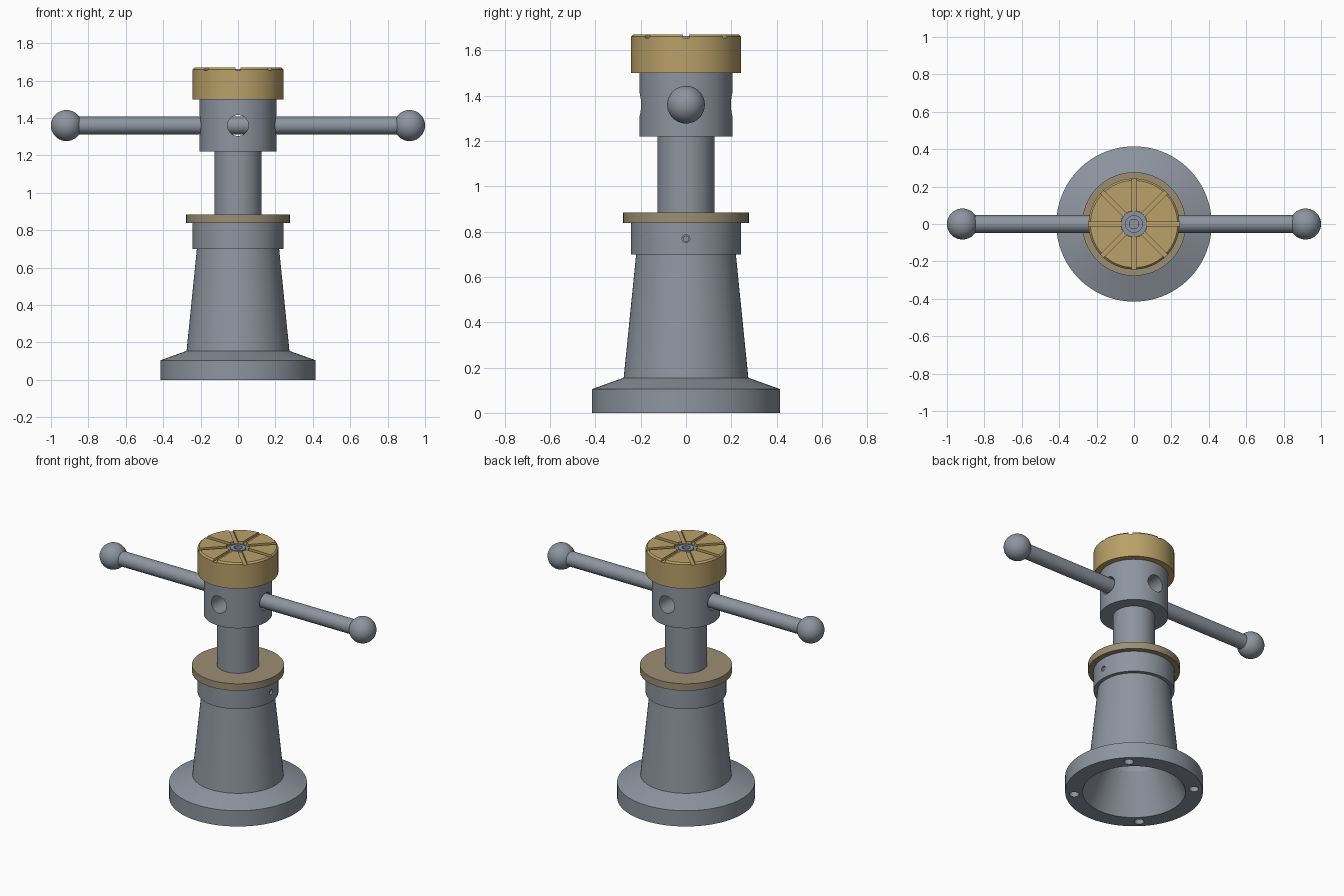
import bpy, bmesh, math
from mathutils import Matrix, Vector

if "Cube" in bpy.data.objects:
    bpy.data.objects.remove(bpy.data.objects["Cube"])


def material(name, rgb):
    m = bpy.data.materials.new(name)
    m.diffuse_color = (*rgb, 1)
    m.use_nodes = True
    m.node_tree.nodes["Principled BSDF"].inputs["Base Color"].default_value = m.diffuse_color
    return m


STEEL = material("grey steel", (0.27, 0.30, 0.35))
BRASS = material("golden brass", (0.49, 0.355, 0.14))
BRONZE = material("dull bronze", (0.33, 0.27, 0.17))


def finish(bm, name, mat):
    bmesh.ops.remove_doubles(bm, verts=bm.verts, dist=1e-5)
    bmesh.ops.recalc_face_normals(bm, faces=bm.faces)
    me = bpy.data.meshes.new(name)
    bm.to_mesh(me)
    bm.free()
    ob = bpy.data.objects.new(name, me)
    bpy.context.collection.objects.link(ob)
    me.materials.append(mat)
    return ob


def lathe(name, profile, mat, ring=False, seg=96):
    """Revolve (radius, z) points about z; ring=True closes the profile loop."""
    bm = bmesh.new()
    rows = []
    for r, z in profile:
        if r == 0:
            rows.append([bm.verts.new((0, 0, z))] * seg)
        else:
            rows.append([bm.verts.new((r * math.cos(math.tau * i / seg),
                                       r * math.sin(math.tau * i / seg), z))
                         for i in range(seg)])
    pairs = list(zip(rows, rows[1:])) + ([(rows[-1], rows[0])] if ring else [])
    for a, b in pairs:
        for i in range(seg):
            j = (i + 1) % seg
            quad = list(dict.fromkeys((a[i], a[j], b[j], b[i])))
            if len(quad) > 2:
                bm.faces.new(quad)
    return finish(bm, name, mat)


def rod(name, centre, axis, radius, length, mat, seg=48):
    bm = bmesh.new()
    turn = Vector((0, 0, 1)).rotation_difference(Vector(axis)).to_matrix().to_4x4()
    bmesh.ops.create_cone(bm, cap_ends=True, segments=seg, radius1=radius, radius2=radius,
                          depth=length, matrix=Matrix.Translation(centre) @ turn)
    return finish(bm, name, mat)


def cut(target, cutters):
    """Subtract each cutter from the target, then delete the cutter."""
    bpy.context.view_layer.objects.active = target
    for c in cutters:
        c.hide_render = True
        mod = target.modifiers.new("cut", 'BOOLEAN')
        mod.operation = 'DIFFERENCE'
        mod.solver = 'EXACT'
        mod.object = c
        bpy.ops.object.modifier_apply(modifier=mod.name)
        bpy.data.objects.remove(c)


# Hollow tapered body with base flange and collar
body = lathe("body", [(0.31, 0), (0.415, 0), (0.415, 0.105), (0.275, 0.155), (0.22, 0.70),
                      (0.243, 0.70), (0.243, 0.838), (0.19, 0.838), (0.19, 0.25)], STEEL, ring=True)
# Four blind holes under the base, one grub screw hole in the collar
cutters = []
for k in range(4):
    a = math.radians(45 + 90 * k)
    cutters.append(rod("base_hole", (0.362 * math.cos(a), 0.362 * math.sin(a), 0.02),
                       (0, 0, 1), 0.029, 0.12, STEEL, 32))
cutters.append(rod("grub_hole", (0.24, 0, 0.768), (1, 0, 0), 0.017, 0.05, STEEL, 24))
cut(body, cutters)
rod("grub_screw", (0.215, 0, 0.768), (1, 0, 0), 0.014, 0.035, STEEL, 24)

# Flanged nut
lathe("nut", [(0.127, 0.45), (0.188, 0.45), (0.188, 0.838), (0.277, 0.838),
              (0.277, 0.884), (0.127, 0.884)], BRONZE, ring=True)

# Screw spindle with its wider head, cross drilled for the bar
spindle = lathe("spindle", [(0, 0.35), (0.126, 0.35), (0.126, 1.22), (0.206, 1.22),
                            (0.206, 1.499), (0, 1.499)], STEEL)
cut(spindle, [rod("bar_hole", (0, 0, 1.36), ax, 0.056, 0.6, STEEL)
              for ax in ((1, 0, 0), (0, 1, 0))])

# Load cup with eight radial grooves
cup = lathe("load_cup", [(0.07, 1.50), (0.243, 1.50), (0.243, 1.66), (0.233, 1.67),
                         (0.07, 1.67)], BRASS, ring=True)
grooves = []
for k in range(8):
    bm = bmesh.new()
    bmesh.ops.create_cube(bm, size=1, matrix=Matrix.Rotation(math.tau * k / 8, 4, 'Z')
                          @ Matrix.Translation((0.17, 0, 1.67)) @ Matrix.Diagonal((0.24, 0.026, 0.03, 1)))
    grooves.append(finish(bm, "groove", BRASS))
cut(cup, grooves)

# Retaining washer and pin in the centre of the cup
lathe("cup_pin", [(0, 1.50), (0.069, 1.50), (0.069, 1.652), (0.047, 1.652), (0.047, 1.662),
                  (0.025, 1.662), (0.025, 1.645), (0, 1.645)], STEEL, seg=64)

# Turning bar with ball ends
rod("turning_bar", (0, 0, 1.36), (1, 0, 0), 0.047, 1.76, STEEL)
for side, name in ((-1, "left_ball"), (1, "right_ball")):
    bm = bmesh.new()
    bmesh.ops.create_uvsphere(bm, u_segments=48, v_segments=32, radius=0.083,
                              matrix=Matrix.Translation((side * 0.917, 0, 1.36)))
    finish(bm, name, STEEL)

# Smooth round surfaces, keep machined edges crisp
bpy.ops.object.select_all(action='SELECT')
bpy.context.view_layer.objects.active = body
bpy.ops.object.shade_smooth_by_angle(angle=math.radians(15))
